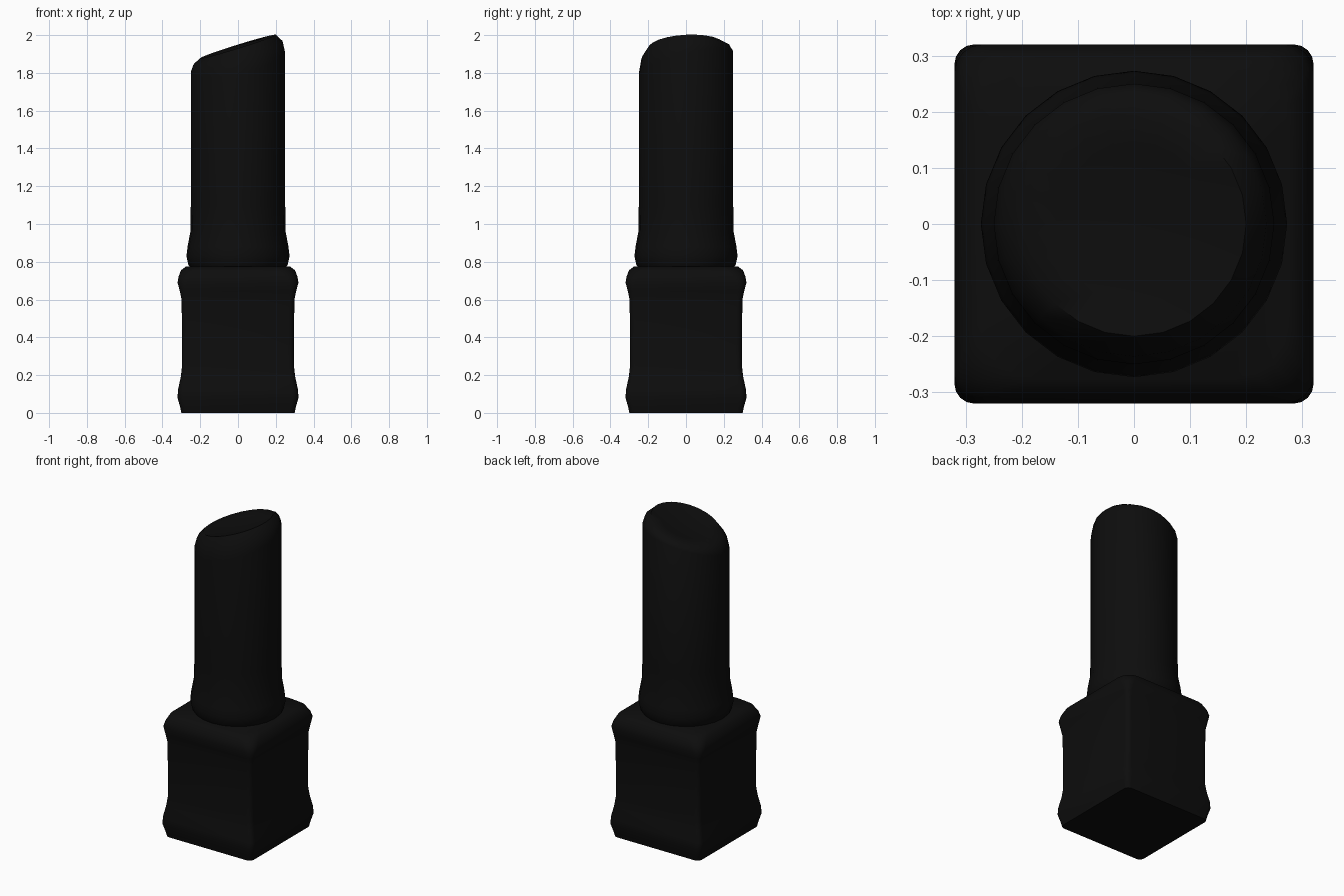
import bpy
import bmesh
import math

if "Cube" in bpy.data.objects:
    bpy.data.objects.remove(bpy.data.objects["Cube"], do_unlink=True)

black = bpy.data.materials.new("glossy_black")
black.use_nodes = True
colour = (0.004, 0.004, 0.004, 1)
black.diffuse_color = colour
black.node_tree.nodes["Principled BSDF"].inputs["Base Color"].default_value = colour


def loft(name, rings, angle):
    """Skin a stack of closed rings and cap both ends."""
    bm = bmesh.new()
    loops = [[bm.verts.new(p) for p in ring] for ring in rings]
    count = len(loops[0])
    for low, high in zip(loops, loops[1:]):
        for i in range(count):
            j = (i + 1) % count
            bm.faces.new((low[i], low[j], high[j], high[i]))
    bm.faces.new(loops[0][::-1])
    bm.faces.new(loops[-1])
    bmesh.ops.triangulate(bm, faces=[f for f in bm.faces if len(f.verts) > 4])
    bmesh.ops.recalc_face_normals(bm, faces=bm.faces)
    mesh = bpy.data.meshes.new(name)
    bm.to_mesh(mesh)
    bm.free()
    mesh.materials.append(black)
    obj = bpy.data.objects.new(name, mesh)
    bpy.context.collection.objects.link(obj)
    bpy.ops.object.select_all(action="DESELECT")
    obj.select_set(True)
    bpy.context.view_layer.objects.active = obj
    bpy.ops.object.shade_smooth_by_angle(angle=math.radians(angle))
    return obj


def rounded_square(half, corner, z, steps=4):
    points = []
    for quarter in range(4):
        mid = math.radians(45 + 90 * quarter)
        cx = math.copysign(half - corner, math.cos(mid))
        cy = math.copysign(half - corner, math.sin(mid))
        for s in range(steps + 1):
            a = math.radians(90 * (quarter + s / steps))
            points.append((cx + corner * math.cos(a), cy + corner * math.sin(a), z))
    return points


def circle(radius, height, sides=24):
    points = []
    for i in range(sides):
        a = math.tau * i / sides
        x, y = radius * math.cos(a), radius * math.sin(a)
        points.append((x, y, height(x, y)))
    return points


# Square bottle with swollen foot and shoulder: half width, corner radius, height
bottle_profile = [
    (0.30, 0.03, 0.0), (0.306, 0.03, 0.03), (0.32, 0.035, 0.08),
    (0.318, 0.035, 0.12), (0.303, 0.03, 0.19), (0.296, 0.03, 0.25),
    (0.296, 0.03, 0.42), (0.299, 0.03, 0.60), (0.308, 0.035, 0.645),
    (0.32, 0.05, 0.69), (0.315, 0.06, 0.72), (0.302, 0.08, 0.755),
    (0.275, 0.1, 0.775),
]
loft("bottle", [rounded_square(*p) for p in bottle_profile], 50)


# Tall round cap: flared skirt, straight sides, slanted dished tip
def side_edge(x, y):
    return 1.855 + 0.2 * x + 0.24 * y


def tip_edge(x, y):
    return 1.94 + 0.31 * x + 0.05 * y


def shoulder(x, y):
    return 0.4 * side_edge(x, y) + 0.6 * tip_edge(x, y)


skirt = [(0.25, 0.765), (0.263, 0.785), (0.273, 0.83), (0.267, 0.88),
         (0.252, 0.96), (0.25, 1.1)]
rings = [circle(r, lambda x, y, z=z: z) for r, z in skirt]
rings += [
    circle(0.25, side_edge),
    circle(0.236, shoulder),
    circle(0.2, tip_edge),
    circle(0.14, lambda x, y: tip_edge(x, y) - 0.012),
    circle(0.05, lambda x, y: tip_edge(x, y) - 0.02),
]
loft("cap", rings, 50)
